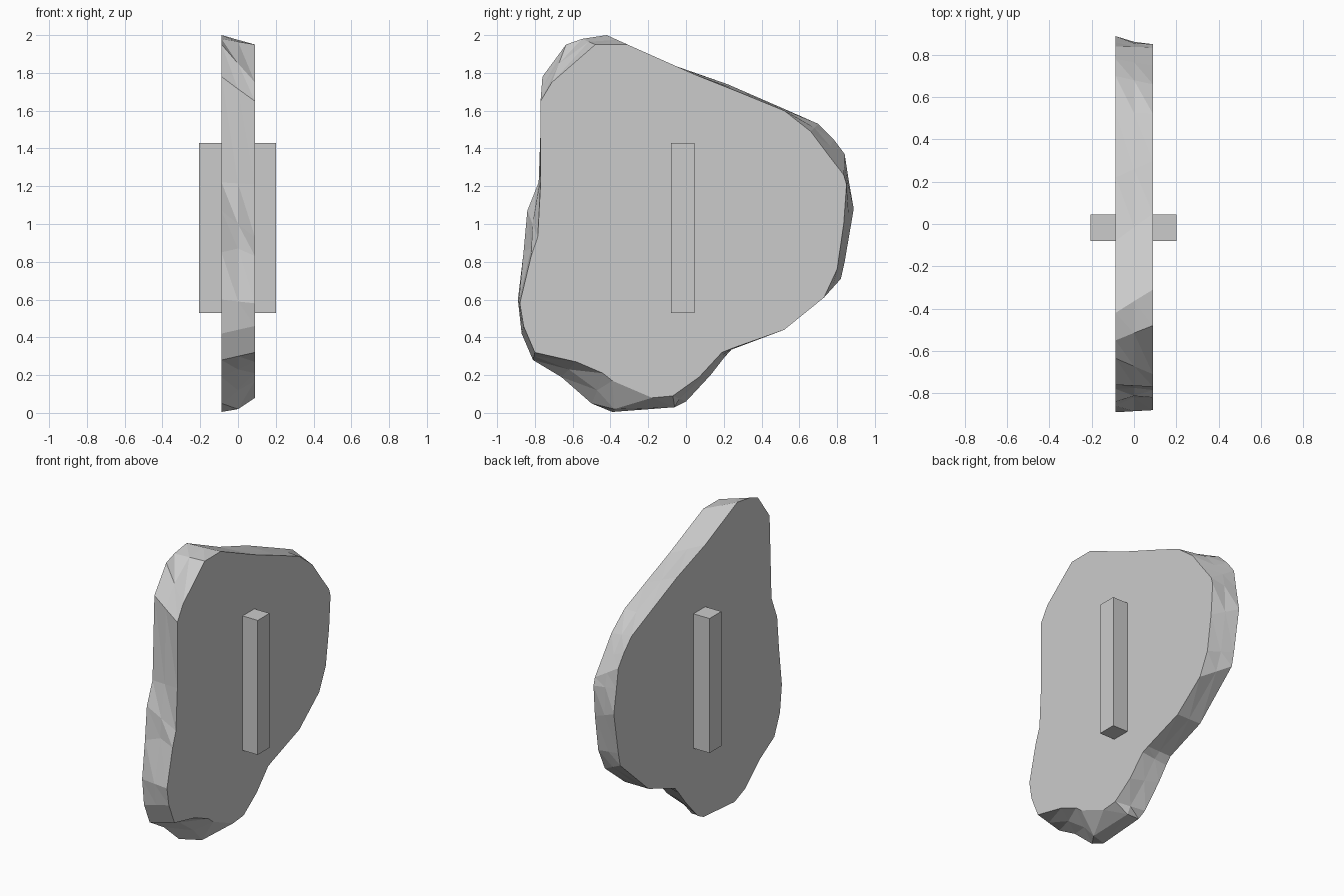
import bpy, bmesh

# Stone outline: (y, z) on the +x face, then matching (y, z) on the -x face
OUTLINE = [
    (-0.31, 1.95, -0.42, 2.00), (0.05, 1.79, -0.08, 1.845),
    (0.30, 1.69, 0.22, 1.74), (0.52, 1.60, 0.53, 1.605),
    (0.66, 1.49, 0.70, 1.53), (0.75, 1.37, 0.78, 1.45),
    (0.835, 1.26, 0.84, 1.37), (0.85, 1.21, 0.86, 1.24),
    (0.835, 1.00, 0.888, 1.08), (0.80, 0.76, 0.84, 0.80),
    (0.73, 0.61, 0.82, 0.71), (0.52, 0.44, 0.52, 0.44),
    (0.24, 0.34, 0.24, 0.335), (0.19, 0.32, 0.20, 0.29),
    (0.07, 0.19, 0.13, 0.20), (-0.07, 0.09, 0.00, 0.06),
    (-0.18, 0.08, -0.06, 0.03), (-0.39, 0.17, -0.39, 0.005),
    (-0.44, 0.21, -0.50, 0.05), (-0.58, 0.27, -0.66, 0.19),
    (-0.80, 0.32, -0.81, 0.28), (-0.86, 0.46, -0.87, 0.42),
    (-0.88, 0.58, -0.89, 0.60), (-0.82, 0.83, -0.86, 0.85),
    (-0.785, 0.93, -0.84, 1.07), (-0.77, 1.21, -0.78, 1.22),
    (-0.77, 1.65, -0.76, 1.78), (-0.71, 1.75, -0.635, 1.95),
    (-0.48, 1.95, -0.55, 1.98),
]
# Mid-thickness points where the rim is chipped or bulges
MID = {16: (-0.06, 0.03), 17: (-0.38, 0.02), 18: (-0.47, 0.12), 23: (-0.82, 0.87)}


def make_object(name, bm):
    bmesh.ops.recalc_face_normals(bm, faces=bm.faces)
    mesh = bpy.data.meshes.new(name)
    bm.to_mesh(mesh)
    bm.free()
    obj = bpy.data.objects.new(name, mesh)
    bpy.context.collection.objects.link(obj)
    return obj


# Flat stone slab with a faceted rim
bm = bmesh.new()
front, middle, back = [], [], []
for i, (yf, zf, yb, zb) in enumerate(OUTLINE):
    front.append(bm.verts.new((0.09, yf, zf)))
    middle.append(bm.verts.new((0, *MID.get(i, ((yf + yb) / 2, (zf + zb) / 2)))))
    back.append(bm.verts.new((-0.087, yb, zb)))
n = len(OUTLINE)
for a, b in ((front, middle), (middle, back)):
    for i in range(n):
        j = (i + 1) % n
        bm.faces.new((a[i], a[j], b[j]))
        bm.faces.new((a[i], b[j], b[i]))
bm.faces.new(front)
bm.faces.new(back[::-1])
make_object("stone_slab", bm)

# Upright bar passing through the slab
bm = bmesh.new()
bmesh.ops.create_cube(bm, size=1)
bmesh.ops.scale(bm, verts=bm.verts, vec=(0.408, 0.125, 0.90))
bar = make_object("cross_bar", bm)
bar.location = (-0.002, -0.0175, 0.98)
